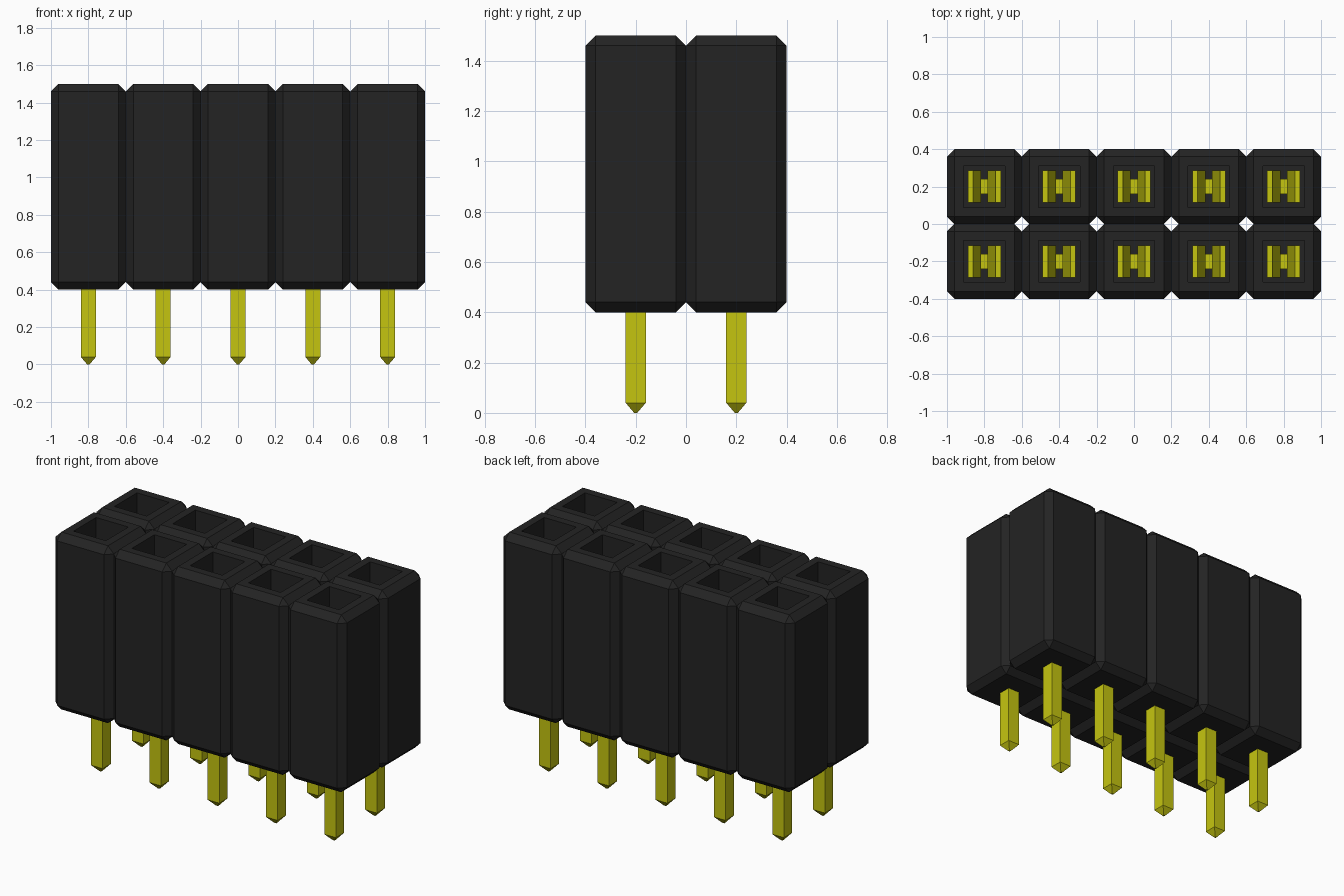
import bpy, bmesh
from mathutils import Vector

cube = bpy.data.objects.get("Cube")
if cube:
    bpy.data.objects.remove(cube, do_unlink=True)

PITCH, CHAMFER = 0.4, 0.04
Z_BOTTOM, Z_TOP, Z_FLOOR = 0.4, 1.5, 0.5
COLUMNS = [-0.8, -0.4, 0.0, 0.4, 0.8]
ROWS = [-0.2, 0.2]


def material(name, rgb):
    m = bpy.data.materials.new(name)
    m.use_nodes = True
    m.diffuse_color = (*rgb, 1)
    m.node_tree.nodes["Principled BSDF"].inputs["Base Color"].default_value = (*rgb, 1)
    return m


def to_mesh(bm, name, mat):
    mesh = bpy.data.meshes.new(name)
    bm.to_mesh(mesh)
    bm.free()
    mesh.materials.append(mat)
    return mesh


def place(name, mesh, location=(0, 0, 0)):
    ob = bpy.data.objects.new(name, mesh)
    ob.location = location
    bpy.context.collection.objects.link(ob)


black = material("black plastic", (0.017, 0.017, 0.017))
gold = material("yellow gold", (0.56, 0.56, 0.005))


def socket_cell():
    """Chamfered block with a square socket sunk into its top."""
    bm = bmesh.new()
    bmesh.ops.create_cube(bm, size=1)
    height = Z_TOP - Z_BOTTOM
    bmesh.ops.scale(bm, vec=(PITCH, PITCH, height), verts=bm.verts)
    bmesh.ops.translate(bm, vec=(0, 0, Z_BOTTOM + height / 2), verts=bm.verts)
    bmesh.ops.bevel(bm, geom=bm.edges[:], offset=CHAMFER, segments=1, affect='EDGES')
    top = max(bm.faces, key=lambda f: f.calc_center_median().z)
    bmesh.ops.inset_individual(bm, faces=[top], thickness=0.07)
    floor = bmesh.ops.extrude_discrete_faces(bm, faces=[top])["faces"][0]
    bmesh.ops.translate(bm, vec=(0, 0, Z_FLOOR - Z_TOP), verts=floor.verts)
    bmesh.ops.recalc_face_normals(bm, faces=bm.faces)
    mesh = bpy.data.meshes.new("socket_cell")
    bm.to_mesh(mesh)
    bm.free()
    return mesh


# Housing: ten cells merged, with the walls shared by neighbours removed
cell = socket_cell()
bm = bmesh.new()
for x in COLUMNS:
    for y in ROWS:
        start = len(bm.verts)
        bm.from_mesh(cell)
        bm.verts.ensure_lookup_table()
        bmesh.ops.translate(bm, vec=(x, y, 0), verts=bm.verts[start:])
bpy.data.meshes.remove(cell)


def is_shared(face):
    c, n = face.calc_center_median(), face.normal
    if abs(n.x) > 0.99:
        return any(abs(c.x - b) < 1e-3 for b in (-0.6, -0.2, 0.2, 0.6))
    return abs(n.y) > 0.99 and abs(c.y) < 1e-3


bm.normal_update()
bmesh.ops.delete(bm, geom=[f for f in bm.faces if is_shared(f)], context='FACES')
bmesh.ops.remove_doubles(bm, verts=bm.verts, dist=1e-4)
place("housing", to_mesh(bm, "housing", black))

# Pin: square bar with a pointed lower end, reaching up into the socket
bm = bmesh.new()
rings = [[bm.verts.new((sx * r, sy * r, z))
          for sx, sy in ((-1, -1), (1, -1), (1, 1), (-1, 1))]
         for r, z in ((0.006, 0), (0.04, 0.04), (0.04, 0.62))]
for low, high in zip(rings, rings[1:]):
    for i in range(4):
        j = (i + 1) % 4
        bm.faces.new((low[i], low[j], high[j], high[i]))
bm.faces.new(rings[0])
bm.faces.new(rings[-1])
bmesh.ops.recalc_face_normals(bm, faces=bm.faces)
pin = to_mesh(bm, "pin", gold)

# Contact: two facing spring leaves that flare open at the top
LEAF = [(0.088, 1.25), (0.06, 1.25), (0.018, 0.98), (0.018, 0.9), (0.04, 0.55), (0.088, 0.55)]
bm = bmesh.new()
for side in (-1, 1):
    outline = bm.faces.new([bm.verts.new((side * x, -0.085, z)) for x, z in LEAF])
    new = bmesh.ops.extrude_face_region(bm, geom=[outline], use_keep_orig=True)["geom"]
    bmesh.ops.translate(bm, vec=(0, 0.17, 0),
                        verts=[v for v in new if isinstance(v, bmesh.types.BMVert)])
bmesh.ops.recalc_face_normals(bm, faces=bm.faces)
contact = to_mesh(bm, "contact", gold)

for row, y in zip(("front", "back"), ROWS):
    for i, x in enumerate(COLUMNS, 1):
        place(f"{row}_pin_{i}", pin, Vector((x, y, 0)))
        place(f"{row}_contact_{i}", contact, Vector((x, y, 0)))
